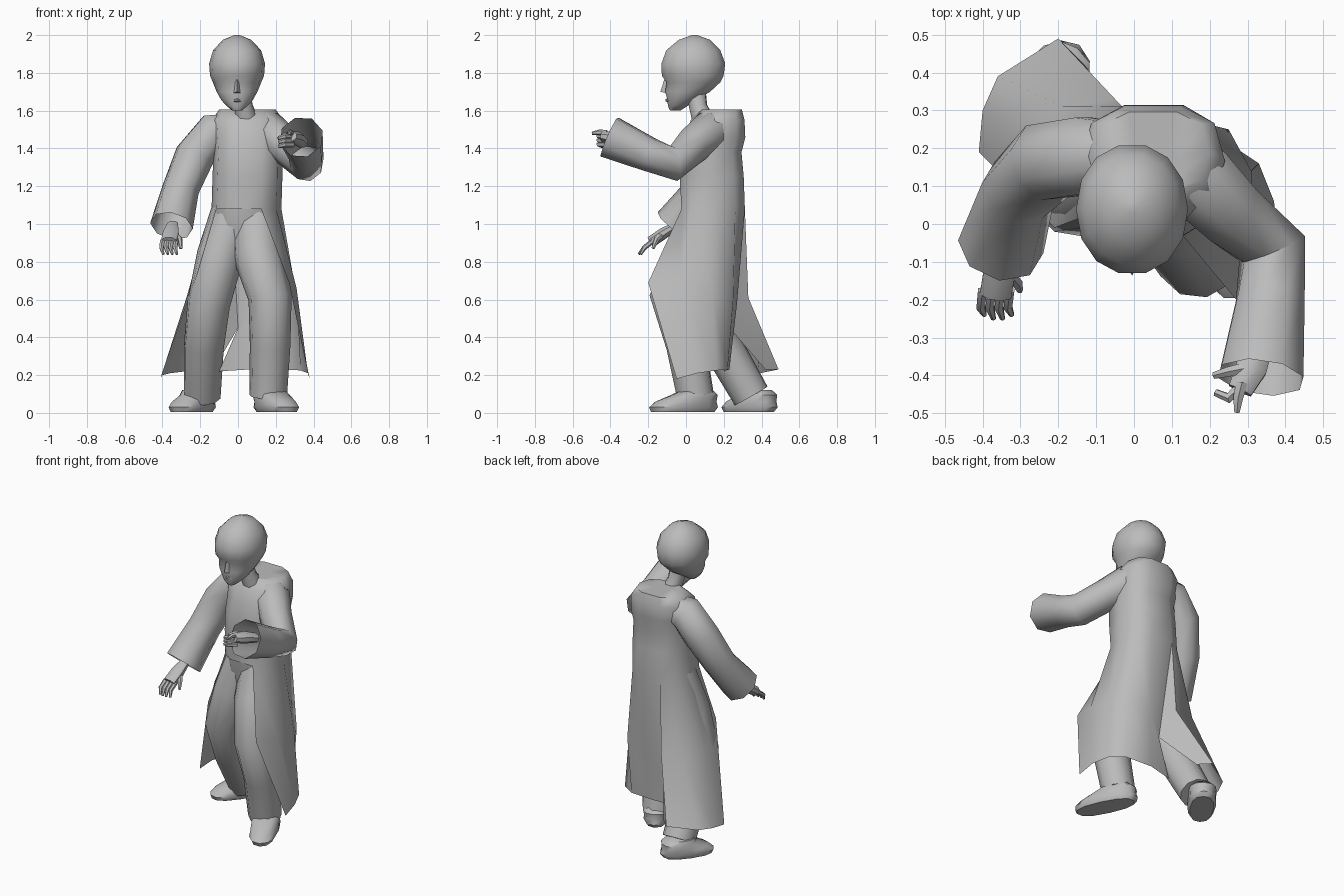
import bpy, bmesh, math
from mathutils import Vector

if "Cube" in bpy.data.objects:
    bpy.data.objects.remove(bpy.data.objects["Cube"], do_unlink=True)

grey = bpy.data.materials.new("plain grey")
grey.use_nodes = True
colour = (0.5, 0.5, 0.5, 1)
grey.diffuse_color = colour
grey.node_tree.nodes["Principled BSDF"].inputs["Base Color"].default_value = colour


def finish(name, bm, angle=50):
    bmesh.ops.recalc_face_normals(bm, faces=bm.faces)
    mesh = bpy.data.meshes.new(name)
    bm.to_mesh(mesh)
    bm.free()
    mesh.materials.append(grey)
    ob = bpy.data.objects.new(name, mesh)
    bpy.context.collection.objects.link(ob)
    bpy.ops.object.select_all(action='DESELECT')
    ob.select_set(True)
    bpy.context.view_layer.objects.active = ob
    bpy.ops.object.shade_smooth_by_angle(angle=math.radians(angle))
    return ob


def skin(bm, rings, cap_start=True, cap_end=True):
    """Bridge equal point rings with quads."""
    loops = [[bm.verts.new(p) for p in ring] for ring in rings]
    n = len(loops[0])
    for a, b in zip(loops, loops[1:]):
        for i in range(n):
            j = (i + 1) % n
            bm.faces.new((a[i], a[j], b[j], b[i]))
    if cap_start:
        bm.faces.new(loops[0][::-1])
    if cap_end:
        bm.faces.new(loops[-1])
    return loops


def level_ring(x0, x1, y0, y1, z, n, power):
    """Rounded outline that fills a rectangle at one height."""
    pts = []
    for i in range(n):
        a = 2 * math.pi * i / n
        c, s = math.cos(a), math.sin(a)
        u = math.copysign(abs(c) ** (2 / power), c)
        v = math.copysign(abs(s) ** (2 / power), s)
        pts.append(Vector(((x0 + x1) / 2 + u * (x1 - x0) / 2,
                           (y0 + y1) / 2 + v * (y1 - y0) / 2, z)))
    return pts


def stack(name, rows, n=12, power=2.4, angle=50):
    bm = bmesh.new()
    skin(bm, [level_ring(*row, n, power) for row in rows])
    return finish(name, bm, angle)


def tube(name, path, radii, n=8, cap=True, flat=1.0):
    """Round limb that follows a path of points."""
    pts = [Vector(p) for p in path]
    rings, old, q = [], None, None
    for i, p in enumerate(pts):
        t = Vector()
        if i:
            t += (p - pts[i - 1]).normalized()
        if i < len(pts) - 1:
            t += (pts[i + 1] - p).normalized()
        t.normalize()
        q = t.to_track_quat('Z', 'Y') if q is None else old.rotation_difference(t) @ q
        old = t
        ring = []
        for k in range(n):
            a = 2 * math.pi * (k + 0.5) / n
            ring.append(p + q @ Vector((math.cos(a) * radii[i],
                                        math.sin(a) * radii[i] * flat, 0)))
        rings.append(ring)
    bm = bmesh.new()
    skin(bm, rings, True, cap)
    return finish(name, bm)


# Head: half width, face depth, back depth, height
head_rows = [(.025, -.085, -.03, 1.6), (.055, -.097, .01, 1.625), (.083, -.1, .06, 1.655),
             (.108, -.113, .13, 1.7), (.128, -.106, .185, 1.75), (.143, -.132, .203, 1.785),
             (.148, -.134, .212, 1.85), (.127, -.108, .185, 1.92), (.075, -.04, .13, 1.975),
             (.015, .03, .06, 2.0)]
stack("head", [(-w - .005, w - .005, f, b, z) for w, f, b, z in head_rows], 14, 2.1)

# Nose, lips and neck
bm = bmesh.new()
base = [bm.verts.new(p) for p in ((-.035, -.09, 1.69), (.025, -.09, 1.69), (-.005, -.11, 1.78))]
tip = bm.verts.new((-.005, -.136, 1.7))
for i in range(3):
    bm.faces.new((base[i], base[(i + 1) % 3], tip))
finish("nose", bm, 80)
tube("lips", [(-.032, -.09, 1.652), (-.005, -.101, 1.655), (.022, -.09, 1.652)],
     [.005, .009, .005], 6)
tube("neck", [(.01, .05, 1.72), (.03, .065, 1.62), (.05, .1, 1.53)], [.055, .05, .065])

# Coat: closed body, then a skirt hung from its waist ring, open in front and slit behind
bm = bmesh.new()
body_rows = [(-.14, .23, -.03, .318, 1.08), (-.135, .235, -.04, .312, 1.25),
             (-.13, .235, -.037, .3, 1.38), (-.135, .24, -.01, .32, 1.46),
             (-.14, .24, .02, .315, 1.55), (-.1, .2, .08, .3, 1.605),
             (-.01, .13, .08, .2, 1.605)]
waist = skin(bm, [level_ring(*row, 10, 2.7) for row in body_rows], False)[0]
slit_top = bm.verts.new((0, .23, .45))
left_skirt = [(8, (.27, -.2, .69), (.38, -.05, .18)), (9, (.31, -.03, .66), (.37, .06, .21)),
              (0, (.31, .14, .62), (.33, .16, .225)), (1, (.25, .25, .6), (.24, .22, .23)),
              (2, (.1, .27, .58), (.06, .23, .23)), (3, None, (-.1, .2, .22))]
right_skirt = [(3, None, (-.13, .42, .23)), (3, (-.05, .33, .61), (-.2, .49, .23)),
               (4, (-.19, .31, .62), (-.36, .39, .21)),
               (5, (-.27, .18, .62), (-.4, .3, .2)), (6, (-.21, -.01, .75), (-.41, .19, .185))]
for columns in (left_skirt, right_skirt):
    grid = [(waist[i], bm.verts.new(mid) if mid else slit_top, bm.verts.new(hem))
            for i, mid, hem in columns]
    for a, b in zip(grid, grid[1:]):
        for k in range(2):
            bm.faces.new(dict.fromkeys((a[k], a[k + 1], b[k + 1], b[k])))
finish("coat", bm, 60)

# Trousers
stack("trouser_seat", [(-.03, .06, .03, .2, .8), (-.12, .18, 0, .26, .92),
                       (-.135, .225, -.02, .3, 1.08)], 12)
tube("left_leg", [(.09, .13, 1.06), (.105, .035, .83), (.17, -.08, .61), (.17, .0, .36),
                  (.16, .05, .09)], [.13, .13, .116, .108, .1], 10)
tube("right_leg", [(-.02, .14, 1.06), (-.095, .1, .83), (-.155, .08, .58), (-.18, .19, .36),
                   (-.19, .345, .09)], [.125, .125, .115, .108, .1], 10)

# Shoes, made pointing along +x and then turned
for name, heel, toe in (("left_shoe", (.12, .16), (.29, -.195)),
                        ("right_shoe", (-.15, .465), (-.34, .2))):
    dx, dy = toe[0] - heel[0], toe[1] - heel[1]
    length = math.hypot(dx, dy)
    shoe = stack(name, [(.01, length - .01, -.07, .07, .005), (-.01, length, -.085, .085, .03),
                        (0, length * .9, -.082, .082, .06), (0, length * .65, -.085, .085, .095),
                        (.03, .2, -.07, .07, .12)], 12, 2.4)
    shoe.location = (*heel, 0)
    shoe.rotation_euler.z = math.atan2(dy, dx)

# Wide sleeves with open cuffs
tube("left_sleeve", [(.09, .19, 1.5), (.16, .125, 1.49), (.25, .035, 1.415), (.365, -.065, 1.32),
                     (.36, -.2, 1.37), (.335, -.405, 1.46)],
     [.09, .11, .098, .096, .095, .118], 8, False)
tube("right_sleeve", [(-.02, .18, 1.5), (-.13, .18, 1.485), (-.23, .165, 1.36),
                      (-.305, .09, 1.18), (-.352, -.06, .99)],
     [.09, .11, .11, .1, .115], 8, False)

# Left hand: pointing finger, curled fingers and thumb
tube("left_palm", [(.34, -.3, 1.43), (.31, -.38, 1.455), (.28, -.44, 1.465)],
     [.035, .045, .035], 8, True, .8)
tube("left_index_finger", [(.285, -.42, 1.48), (.275, -.46, 1.485), (.272, -.498, 1.48)],
     [.018, .015, .008], 6)
for i in range(3):
    z = 1.465 - i * .022
    tube("left_curled_finger_%d" % i, [(.29, -.42, z), (.25, -.46, z), (.215, -.445, z - .01)],
         [.016, .015, .01], 6)
tube("left_thumb", [(.3, -.38, 1.47), (.25, -.39, 1.47), (.212, -.4, 1.45)],
     [.018, .015, .01], 6)

# Right hand: relaxed open fingers
tube("right_palm", [(-.345, -.04, 1.0), (-.355, -.12, .95), (-.365, -.185, .905)],
     [.03, .045, .045], 8, True, .7)
for i in range(4):
    x = -.4 + i * .024
    tube("right_finger_%d" % i, [(x, -.175, .91), (x - .005, -.22, .875),
                                 (x + .005, -.255 + abs(i - 1.5) * .01, .84)],
         [.014, .013, .007], 6)
tube("right_thumb", [(-.34, -.12, .95), (-.31, -.155, .92), (-.302, -.175, .87)],
     [.018, .016, .009], 6)
